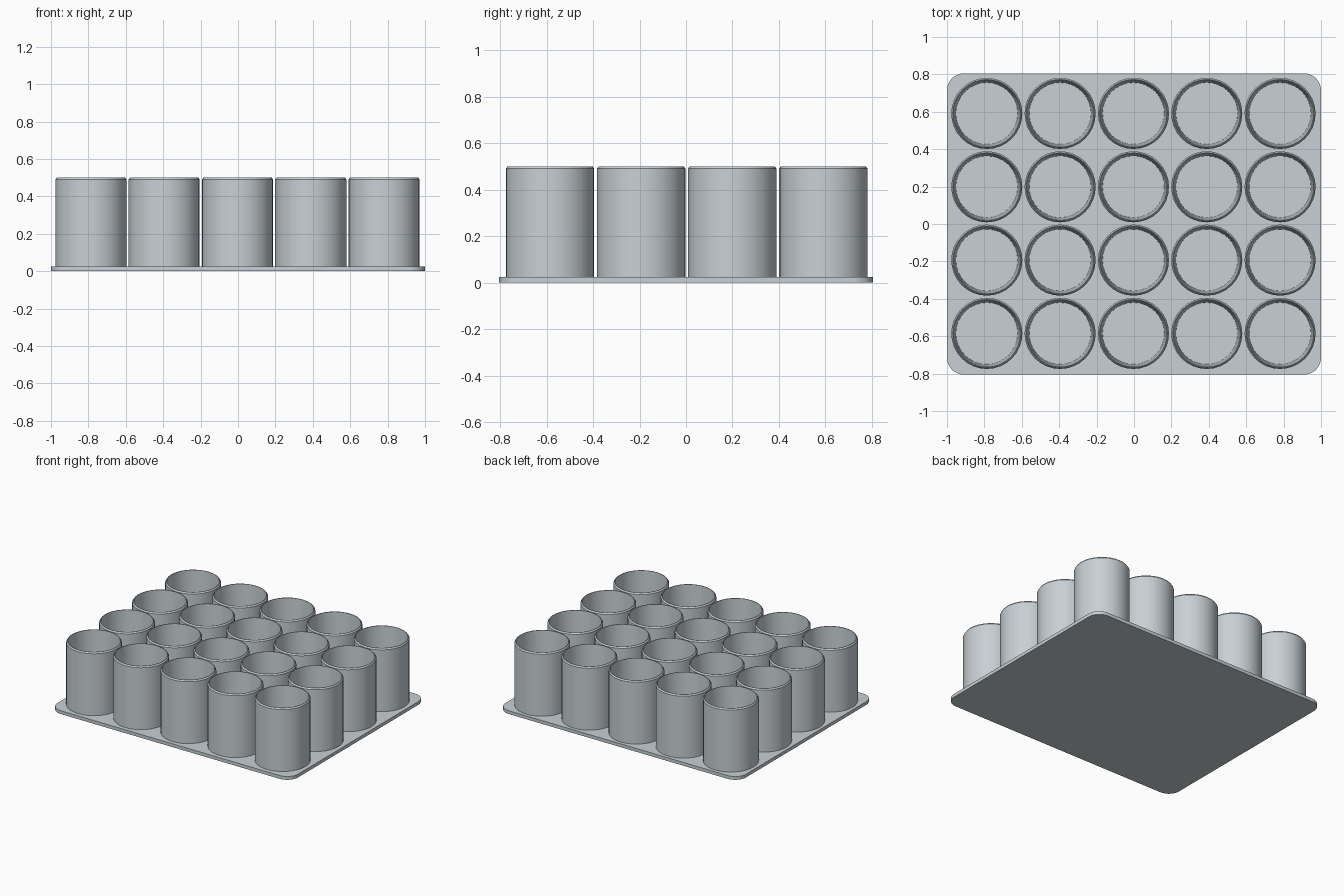
import bpy, bmesh, math

cube = bpy.data.objects.get("Cube")
if cube:
    bpy.data.objects.remove(cube, do_unlink=True)

gray = bpy.data.materials.new("light_gray")
gray.use_nodes = True
color = (0.58, 0.63, 0.66, 1)
gray.diffuse_color = color
gray.node_tree.nodes["Principled BSDF"].inputs["Base Color"].default_value = color


def finish(bm, name):
    bmesh.ops.recalc_face_normals(bm, faces=bm.faces)
    mesh = bpy.data.meshes.new(name)
    bm.to_mesh(mesh)
    bm.free()
    mesh.materials.append(gray)
    obj = bpy.data.objects.new(name, mesh)
    bpy.context.collection.objects.link(obj)
    bpy.ops.object.select_all(action='DESELECT')
    obj.select_set(True)
    bpy.context.view_layer.objects.active = obj
    bpy.ops.object.shade_smooth_by_angle(angle=math.radians(30))
    return obj


# Base plate with rounded corners
HALF_X, HALF_Y, CORNER, THICK = 1.0, 0.805, 0.09, 0.025
bm = bmesh.new()
outline = []
for i, (sx, sy) in enumerate([(1, 1), (-1, 1), (-1, -1), (1, -1)]):
    for k in range(9):
        a = math.pi / 2 * (i + k / 8)
        outline.append(bm.verts.new((sx * (HALF_X - CORNER) + CORNER * math.cos(a),
                                     sy * (HALF_Y - CORNER) + CORNER * math.sin(a), 0)))
base = bm.faces.new(outline)
top = bmesh.ops.extrude_face_region(bm, geom=[base])["geom"]
bmesh.ops.translate(bm, verts=[g for g in top if isinstance(g, bmesh.types.BMVert)],
                    vec=(0, 0, THICK))
finish(bm, "base_plate")

# Cup: straight outside, softened rim, drafted inside and flat floor
SIDES = 32
profile = [(0.19, 0.02), (0.19, 0.49), (0.183, 0.5), (0.179, 0.5), (0.165, 0.03)]
bm = bmesh.new()
rings = [[bm.verts.new((r * math.cos(math.tau * k / SIDES),
                        r * math.sin(math.tau * k / SIDES), z)) for k in range(SIDES)]
         for r, z in profile]
for lower, upper in zip(rings, rings[1:]):
    for k in range(SIDES):
        n = (k + 1) % SIDES
        bm.faces.new((lower[k], lower[n], upper[n], upper[k]))
bm.faces.new(rings[-1])
bm.faces.new(rings[0])
cup = finish(bm, "cup")

# Grid of cups sharing one mesh
PITCH = 0.392
for row in range(4):
    for col in range(5):
        obj = cup if row == col == 0 else cup.copy()
        if obj is not cup:
            bpy.context.collection.objects.link(obj)
        obj.name = f"cup_row{row + 1}_column{col + 1}"
        obj.location = ((col - 2) * PITCH - 0.003, (row - 1.5) * PITCH + 0.003, 0)
